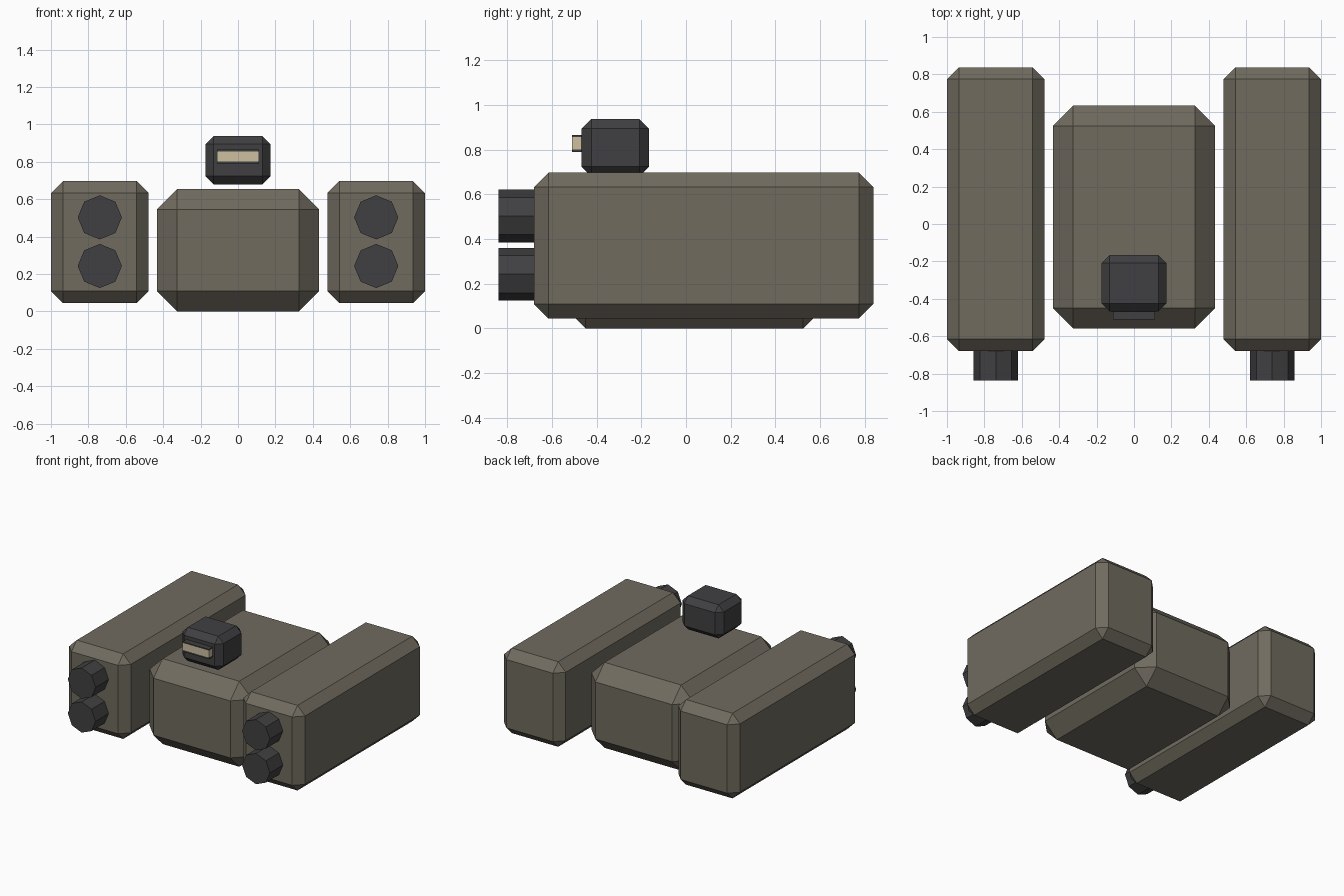
import bpy, bmesh, math
from mathutils import Matrix

if "Cube" in bpy.data.objects:
    bpy.data.objects.remove(bpy.data.objects["Cube"])


def material(name, rgb):
    m = bpy.data.materials.new(name)
    lin = [c / 255 / 12.92 if c < 11 else ((c / 255 + 0.055) / 1.055) ** 2.4 for c in rgb]
    m.diffuse_color = (*lin, 1)
    m.use_nodes = True
    m.node_tree.nodes["Principled BSDF"].inputs["Base Color"].default_value = m.diffuse_color
    return m


olive = material("olive grey", (112, 107, 95))
dark = material("dark grey", (64, 64, 66))
cream = material("pale cream", (205, 192, 160))


def finish(name, bm, mats):
    bmesh.ops.recalc_face_normals(bm, faces=bm.faces)
    me = bpy.data.meshes.new(name)
    bm.to_mesh(me)
    bm.free()
    for m in mats:
        me.materials.append(m)
    ob = bpy.data.objects.new(name, me)
    bpy.context.collection.objects.link(ob)
    return ob


def box(name, lo, hi, mat, bevel=0):
    """Box between two corners with a single flat chamfer."""
    bm = bmesh.new()
    mid = [(a + b) / 2 for a, b in zip(lo, hi)]
    size = [b - a for a, b in zip(lo, hi)]
    bmesh.ops.create_cube(bm, size=1, matrix=Matrix.Translation(mid) @ Matrix.Diagonal((*size, 1)))
    if bevel:
        bmesh.ops.bevel(bm, geom=bm.edges[:], offset=bevel, segments=1,
                        profile=0.5, affect='EDGES')
    return finish(name, bm, [mat])


def barrel(name, x, z, r, y0, y1):
    """Eight-sided cylinder along y with a corner at the top."""
    bm = bmesh.new()
    bmesh.ops.create_cone(bm, cap_ends=True, segments=8, radius1=r, radius2=r, depth=y1 - y0,
                          matrix=Matrix.Translation((x, (y0 + y1) / 2, z))
                          @ Matrix.Rotation(math.pi / 2, 4, 'X'))
    return finish(name, bm, [dark])


# Central hull
box("hull", (-0.434, -0.558, 0), (0.434, 0.633, 0.655), olive, 0.109)

# Side pods with two nozzles each
for side, s in (("left", -1), ("right", 1)):
    xs = sorted((s * 0.478, s))
    box(side + "_pod", (xs[0], -0.68, 0.045), (xs[1], 0.838, 0.697), olive, 0.064)
    for level, z in (("upper", 0.503), ("lower", 0.243)):
        barrel(f"{side}_{level}_nozzle", s * 0.739, z, 0.118, -0.838, -0.6)

# Sensor head
box("sensor_head", (-0.174, -0.468, 0.68), (0.174, -0.165, 0.938), dark, 0.044)

# Visor: pale strip between dark lips
box("visor", (-0.111, -0.511, 0.802), (0.111, -0.44, 0.856), cream)
box("visor_top_lip", (-0.111, -0.511, 0.856), (0.111, -0.44, 0.866), dark)
box("visor_bottom_lip", (-0.111, -0.511, 0.79), (0.111, -0.44, 0.802), dark)
